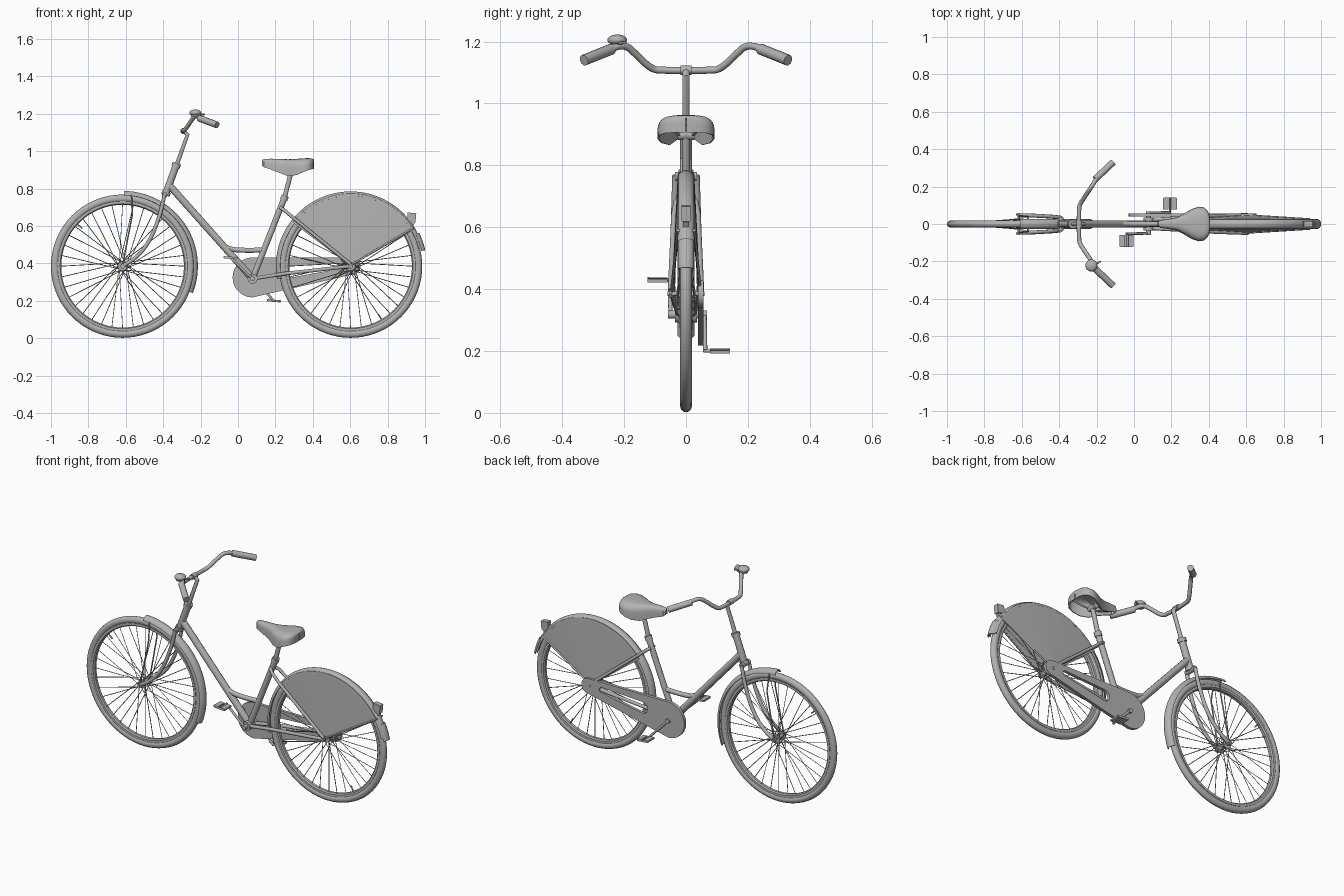
import bpy, bmesh
from math import sin, cos, pi, radians
from mathutils import Matrix

if "Cube" in bpy.data.objects:
    bpy.data.objects.remove(bpy.data.objects["Cube"])

grey = bpy.data.materials.new("plain_grey")
grey.use_nodes = True
COLOUR = (0.45, 0.45, 0.45, 1)
grey.diffuse_color = COLOUR
grey.node_tree.nodes["Principled BSDF"].inputs["Base Color"].default_value = COLOUR

FRONT, REAR, CRANK = (-0.617, 0.385), (0.602, 0.385), (0.078, 0.318)


def finish(obj, thickness=0):
    bpy.ops.object.select_all(action='DESELECT')
    obj.select_set(True)
    bpy.context.view_layer.objects.active = obj
    if thickness:
        mod = obj.modifiers.new("thickness", 'SOLIDIFY')
        mod.thickness = thickness
        mod.offset = 0
    if thickness or obj.type == 'CURVE':
        bpy.ops.object.convert(target='MESH')
        obj = bpy.context.object
    obj.data.materials.clear()
    obj.data.materials.append(grey)
    bpy.ops.object.shade_smooth_by_angle(angle=radians(40))


def from_bmesh(name, bm, thickness=0):
    bmesh.ops.recalc_face_normals(bm, faces=bm.faces)
    mesh = bpy.data.meshes.new(name)
    bm.to_mesh(mesh)
    bm.free()
    obj = bpy.data.objects.new(name, mesh)
    bpy.context.collection.objects.link(obj)
    finish(obj, thickness)


def tubes(name, paths, radius, curved=False, detail=3):
    """Round bars swept along one or more paths."""
    curve = bpy.data.curves.new(name, 'CURVE')
    curve.dimensions = '3D'
    curve.bevel_depth = radius
    curve.bevel_resolution = detail
    curve.use_fill_caps = True
    curve.resolution_u = 8
    for path in paths:
        spline = curve.splines.new('BEZIER' if curved else 'POLY')
        points = spline.bezier_points if curved else spline.points
        points.add(len(path) - 1)
        for point, co in zip(points, path):
            if curved:
                point.co = co
                point.handle_left_type = point.handle_right_type = 'AUTO'
            else:
                point.co = (*co, 1)
    obj = bpy.data.objects.new(name, curve)
    bpy.context.collection.objects.link(obj)
    finish(obj)


def both(path):
    """A path and its mirror across the middle plane."""
    return [path, [(x, -y, z) for x, y, z in path]]


def loft(name, rows, closed_rows=False, closed_loop=False, thickness=0):
    bm = bmesh.new()
    grid = [[bm.verts.new(p) for p in row] for row in rows]
    n, m = len(grid), len(grid[0])
    for i in range(n if closed_loop else n - 1):
        for j in range(m if closed_rows else m - 1):
            a, b = grid[i], grid[(i + 1) % n]
            k = (j + 1) % m
            bm.faces.new((a[j], a[k], b[k], b[j]))
    from_bmesh(name, bm, thickness)


def around(name, hub, profile, start=0, end=360, closed=True, steps=64, thickness=0):
    """Turn a (radius, y) profile about a wheel axle."""
    full = end - start == 360
    rows = []
    for i in range(steps if full else steps + 1):
        a = radians(start + (end - start) * i / steps)
        rows.append([(hub[0] + r * cos(a), y, hub[1] + r * sin(a)) for r, y in profile])
    loft(name, rows, closed, full, thickness)


def box(name, centre, size, tilt=0):
    bm = bmesh.new()
    bmesh.ops.create_cube(bm, size=1, matrix=Matrix.Translation(centre)
                          @ Matrix.Rotation(tilt, 4, 'Y') @ Matrix.Diagonal((*size, 1)))
    from_bmesh(name, bm)


def arc(radius, depth, width, steps=10, sweep=85):
    angles = [radians(-sweep + 2 * sweep * i / steps) for i in range(steps + 1)]
    return [(radius - depth + depth * cos(a), width * sin(a)) for a in angles]


# Wheels
def wheel(side, hub, valve_angle):
    hx, hz = hub
    tyre = [(0.362 + 0.021 * cos(i * pi / 6), 0.019 * sin(i * pi / 6)) for i in range(12)]
    around(side + "_tyre", hub, tyre, steps=72)
    around(side + "_rim", hub, [(0.348, 0.015), (0.334, 0.015), (0.328, 0.008),
                                (0.328, -0.008), (0.334, -0.015), (0.348, -0.015)])
    spokes = []
    for i in range(36):
        a = i * pi / 18
        flange = 0.026 if i % 2 else -0.026
        b = a + (1 if i % 4 < 2 else -1)
        spokes.append([(hx + 0.021 * cos(b), flange, hz + 0.021 * sin(b)),
                       (hx + 0.331 * cos(a), flange * 0.1, hz + 0.331 * sin(a))])
    tubes(side + "_spokes", spokes, 0.0021, detail=0)
    tubes(side + "_hub", [[(hx, -0.03, hz), (hx, 0.03, hz)]], 0.014)
    tubes(side + "_hub_flanges", both([(hx, 0.024, hz), (hx, 0.029, hz)]), 0.025)
    tubes(side + "_axle", [[(hx, -0.06, hz), (hx, 0.06, hz)]], 0.007)
    tubes(side + "_axle_nuts", both([(hx, 0.046, hz), (hx, 0.055, hz)]), 0.014, detail=1)
    v = radians(valve_angle)
    tubes(side + "_valve", [[(hx + r * cos(v), 0, hz + r * sin(v)) for r in (0.295, 0.335)]], 0.004)


wheel("front", FRONT, 137)
wheel("rear", REAR, -60)

# Mudguards, coat guards and their stays
around("front_mudguard", FRONT, arc(0.401, 0.024, 0.026), -21, 89, False, 40, 0.003)
around("rear_mudguard", REAR, arc(0.398, 0.024, 0.026), 14, 190, False, 56, 0.003)
around("mud_flap", REAR, arc(0.406, 0.02, 0.024), 12, 26, False, 8, 0.004)
for label, s in (("left", -1), ("right", 1)):
    around(label + "_coat_guard", REAR, [(0.388, s * 0.025), (0.02, s * 0.044)],
           30, 143, False, 36, 0.003)
tubes("rear_mudguard_stays", both([(0.602, 0.047, 0.39), (0.94, 0.026, 0.59)]), 0.005)
tubes("front_mudguard_stays", both([(-0.617, 0.045, 0.39), (-0.565, 0.04, 0.66), (-0.57, 0.024, 0.767)]), 0.004)
box("rear_lamp", (0.928, 0, 0.645), (0.046, 0.03, 0.05), 0.1)
box("rear_lamp_foot", (0.925, 0, 0.61), (0.03, 0.018, 0.03), 0.5)

# Frame
cx, cz = CRANK
tubes("main_tube", [[(-0.365, 0, 0.815), (cx, 0, cz)]], 0.02)
tubes("bridge_tube", [[(-0.09, 0, 0.5), (-0.04, 0, 0.478), (0.04, 0, 0.47), (0.132, 0, 0.472)]], 0.014, True)
tubes("seat_tube", [[(cx, 0, cz), (0.25, 0, 0.755)]], 0.017)
tubes("seat_clamp", [[(0.243, 0, 0.737), (0.253, 0, 0.762)]], 0.021)
tubes("seat_post", [[(0.25, 0, 0.755), (0.287, 0, 0.9)]], 0.013)
tubes("seat_stays", both([(0.224, 0.015, 0.7), (0.25, 0.032, 0.682), (0.3, 0.039, 0.64),
                          (0.602, 0.05, 0.395)]), 0.009)
tubes("chain_stays", both([(cx, 0.022, cz), (0.25, 0.032, 0.345), (0.602, 0.045, 0.385)]), 0.01)
tubes("crank_shell", [[(cx, -0.036, cz), (cx, 0.036, cz)]], 0.027)

# Steering
tubes("head_tube", [[(-0.385, 0, 0.775), (-0.33, 0, 0.925)]], 0.02)
tubes("headset_rings", [[(-0.334, 0, 0.915), (-0.327, 0, 0.935)],
                        [(-0.389, 0, 0.765), (-0.382, 0, 0.783)]], 0.025)
tubes("stem", [[(-0.33, 0, 0.92), (-0.27, 0, 1.088), (-0.292, 0, 1.108)]], 0.012)
tubes("bar_clamp", [[(-0.293, -0.018, 1.108), (-0.293, 0.018, 1.108)]], 0.016)
tubes("fork_crown", [[(-0.392, -0.036, 0.765), (-0.392, 0.036, 0.765)]], 0.015)
tubes("fork_blades", both([(-0.392, 0.034, 0.768), (-0.425, 0.038, 0.64), (-0.485, 0.042, 0.505),
                           (-0.55, 0.045, 0.43), (-0.617, 0.045, 0.385)]), 0.0105, True)
half = [(-0.2, 0.245, 1.176), (-0.217, 0.215, 1.185), (-0.232, 0.192, 1.183), (-0.25, 0.165, 1.162),
        (-0.278, 0.122, 1.122), (-0.29, 0.1, 1.11), (-0.293, 0.08, 1.108)]
tubes("handlebar", [half + [(x, -y, z) for x, y, z in reversed(half)]], 0.0115, True)
tubes("grips", both([(-0.207, 0.24, 1.176), (-0.112, 0.33, 1.14)]), 0.018)

# Bell
bm = bmesh.new()
bmesh.ops.create_uvsphere(bm, u_segments=24, v_segments=12, radius=1,
                          matrix=Matrix.Translation((-0.228, -0.222, 1.205))
                          @ Matrix.Diagonal((0.032, 0.032, 0.018, 1)))
from_bmesh("bell_dome", bm)
tubes("bell_base", [[(-0.228, -0.222, 1.186), (-0.228, -0.222, 1.2)]], 0.024)
tubes("bell_lever", [[(-0.22, -0.222, 1.194), (-0.178, -0.2, 1.197)]], 0.005)

# Saddle: x, half width, top height, skirt height
sections = [(0.13, 0.006, 0.95, 0.922), (0.14, 0.018, 0.956, 0.914), (0.18, 0.024, 0.957, 0.9),
            (0.23, 0.033, 0.955, 0.881), (0.27, 0.054, 0.954, 0.866), (0.31, 0.078, 0.956, 0.872),
            (0.345, 0.09, 0.959, 0.886), (0.375, 0.086, 0.96, 0.898), (0.394, 0.067, 0.959, 0.904),
            (0.402, 0.04, 0.955, 0.906), (0.404, 0.002, 0.952, 0.906)]
rows = []
for x, w, top, low in sections:
    row = []
    for i in range(21):
        t = pi * (i / 20 - 0.5)
        side = 1 if t > 0 else -1
        row.append((x, side * w * abs(sin(t)) ** 0.65, low + (top - low) * max(cos(t), 0) ** 0.42))
    rows.append(row)
loft("saddle", rows, thickness=0.005)
tubes("saddle_rails", both([(0.16, 0.008, 0.925), (0.25, 0.02, 0.9), (0.32, 0.025, 0.9),
                            (0.38, 0.045, 0.925)]), 0.005)
tubes("saddle_clamp", [[(0.285, -0.028, 0.898), (0.285, 0.028, 0.898)]], 0.016)


# Chain case with a long slot
def tapered_loop(x1, z1, r1, x2, z2, r2, y, n=14):
    front = [(x1 + r1 * cos(a), y, z1 + r1 * sin(a)) for a in (pi / 2 + pi * i / n for i in range(n + 1))]
    back = [(x2 + r2 * cos(a), y, z2 + r2 * sin(a)) for a in (-pi / 2 + pi * i / n for i in range(n + 1))]
    return front + back


loft("chain_case", [tapered_loop(cx, 0.325, 0.107, 0.61, 0.385, 0.045, 0.048),
                    tapered_loop(0.25, 0.352, 0.034, 0.52, 0.384, 0.016, 0.048)],
     closed_rows=True, thickness=0.018)

# Cranks and pedals: side, sign, pedal x and z, crank y at axle and pedal, pedal y
for label, s, px, pz, y, tip, mid in (("left", -1, -0.04, 0.43, 0.05, 0.052, 0.09),
                                      ("right", 1, 0.192, 0.2, 0.06, 0.062, 0.108)):
    tubes(label + "_crank", [[(cx, s * y, cz), (px, s * tip, pz)]], 0.007)
    tubes(label + "_crank_axle", [[(cx, 0, cz), (cx, s * (y + 0.008), cz)]], 0.014)
    tubes(label + "_pedal_axle", [[(px, s * (tip - 0.006), pz), (px, s * (mid + 0.034), pz)]], 0.005)
    for part, dx in (("front", -0.023), ("rear", 0.023)):
        box(f"{label}_pedal_{part}_block", (px + dx, s * mid, pz - dx * 0.08), (0.028, 0.062, 0.01), 0.08)
    box(label + "_pedal_plate", (px, s * (mid + 0.032), pz), (0.07, 0.004, 0.012), 0.08)
